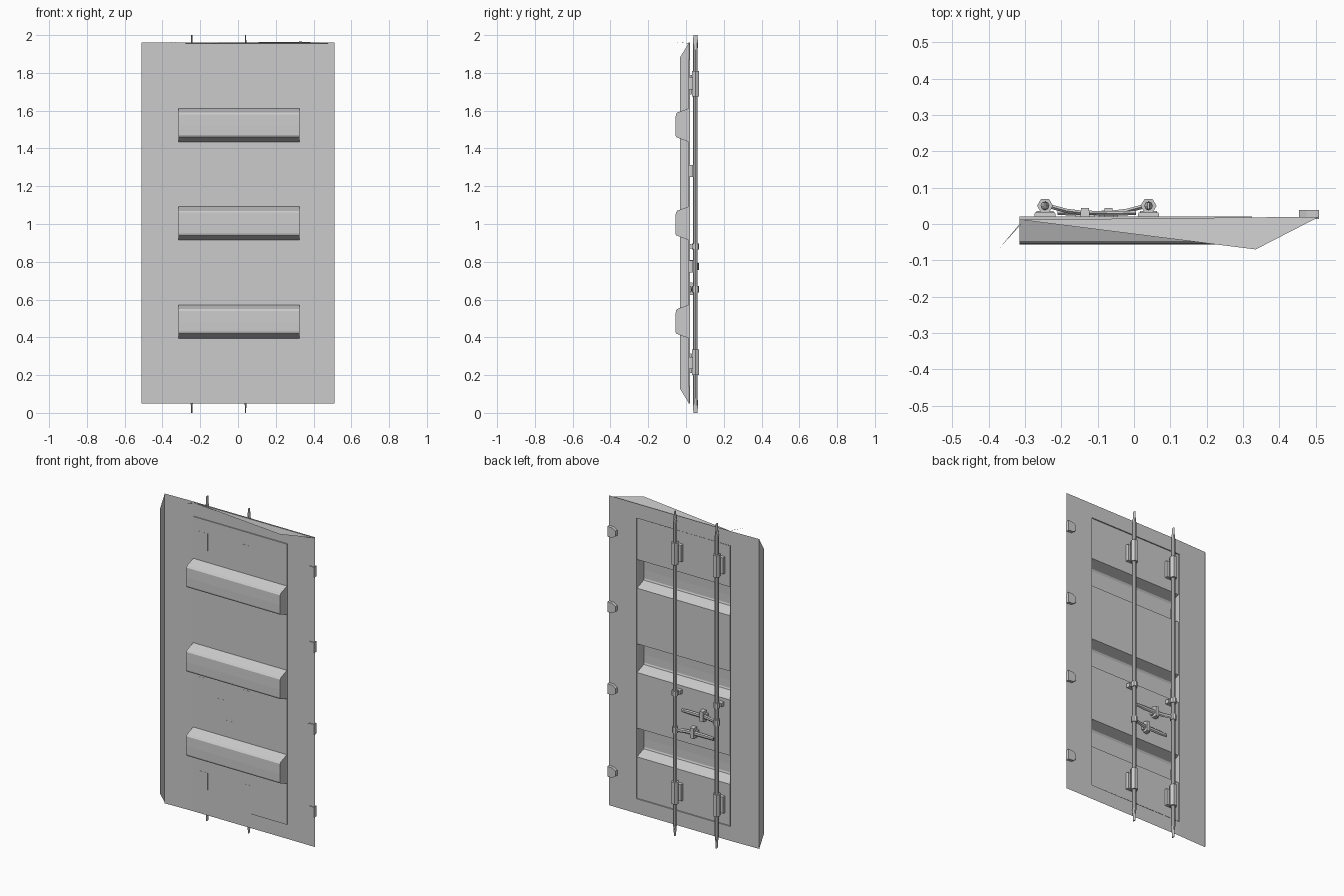
import bpy, bmesh, math
from mathutils import Vector

if "Cube" in bpy.data.objects:
    bpy.data.objects.remove(bpy.data.objects["Cube"])

XL, XR = -0.315, 0.325          # inner panel sides
Z0, Z1 = 0.05, 1.96             # door bottom / top
FRAME_Y, PANEL_Y = 0.02, 0.013
RODS = (-0.245, 0.04)
ROD_Y = 0.05


def mesh_obj(name, verts, faces):
    me = bpy.data.meshes.new(name)
    me.from_pydata([Vector(v) for v in verts], [], faces)
    me.update()
    ob = bpy.data.objects.new(name, me)
    bpy.context.collection.objects.link(ob)
    return ob


def box(name, x, y, z, inset=0.0):
    """Box from ranges; inset shrinks the back (+y) face."""
    v = []
    for yy, i in ((y[0], 0), (y[1], inset)):
        v += [(x[0] + i, yy, z[0] + i), (x[1] - i, yy, z[0] + i),
              (x[1] - i, yy, z[1] - i), (x[0] + i, yy, z[1] - i)]
    return mesh_obj(name, v, [(0, 1, 2, 3), (7, 6, 5, 4), (0, 4, 5, 1),
                              (1, 5, 6, 2), (2, 6, 7, 3), (3, 7, 4, 0)])


def loft(name, rings):
    """Skin a list of equal-length vertex rings and cap the ends."""
    n = len(rings[0])
    faces = [(k * n + i, k * n + (i + 1) % n, (k + 1) * n + (i + 1) % n, (k + 1) * n + i)
             for k in range(len(rings) - 1) for i in range(n)]
    faces += [tuple(reversed(range(n))), tuple(range((len(rings) - 1) * n, len(rings) * n))]
    return mesh_obj(name, [v for r in rings for v in r], faces)


def ring(x, z, rx, ry, n):
    return [(x + rx * math.cos(2 * math.pi * i / n), ROD_Y + ry * math.sin(2 * math.pi * i / n), z)
            for i in range(n)]


def sheet(name, x0, x1, z0, z1, y0, y1):
    return mesh_obj(name, [(x0, y0, z0), (x1, y1, z0), (x1, y1, z1), (x0, y0, z1)], [(0, 1, 2, 3)])


# Outer frame of sheet metal
sheet("left_stile", -0.51, XL, Z0, Z1, 0.012, 0.018)
sheet("right_stile", XR, 0.51, Z0, Z1, FRAME_Y, FRAME_Y)
sheet("bottom_rail", XL, XR, Z0, 0.14, 0.018, FRAME_Y)
sheet("top_rail", XL, XR, 1.87, Z1, 0.018, FRAME_Y)

# Chamfered flange down the free edge, folded flap on the top
mesh_obj("edge_flange", [(-0.51, 0.016, Z0), (-0.51, -0.033, 0.13),
                         (-0.51, -0.033, 1.88), (-0.51, 0.016, Z1)], [(0, 1, 2, 3)])
mesh_obj("top_flap", [(0.51, 0.02, 1.955), (XL, 0.012, 1.957), (0.335, -0.07, 1.965)], [(0, 1, 2)])
mesh_obj("top_flap_corner", [(XL, 0.0, 1.957), (-0.31, 0.0, 1.957), (-0.37, -0.066, 1.965)], [(0, 1, 2)])

# Inner panel pressed with three hollow ribs
profile = [(FRAME_Y, 0.14), (PANEL_Y, 0.14)]
caps = []
for z in (0.395, 0.915, 1.435):
    rib = [(PANEL_Y, z), (-0.052, z + 0.025), (-0.056, z + 0.035), (-0.056, z + 0.085),
           (-0.054, z + 0.145), (-0.047, z + 0.155), (PANEL_Y, z + 0.177)]
    caps.append(range(len(profile), len(profile) + len(rib)))
    profile += rib
profile += [(PANEL_Y, 1.87), (FRAME_Y, 1.87)]
n = len(profile)
verts = [(x, y, z) for x in (XL, XR) for y, z in profile]
faces = [(i, i + n, i + n + 1, i + 1) for i in range(n - 1)]
for c in caps:
    faces += [tuple(c), tuple(i + n for i in reversed(c))]
mesh_obj("ribbed_panel", verts, faces)
for x in (XL, XR):
    mesh_obj("panel_edge", [(x, PANEL_Y, 0.14), (x, FRAME_Y, 0.14),
                            (x, FRAME_Y, 1.87), (x, PANEL_Y, 1.87)], [(0, 1, 2, 3)])

# Locking rods with blade ends, guides and collars
for x in RODS:
    loft("lock_rod", [ring(x, z, rx, ry, 8) for z, rx, ry in (
        (0, 0.003, 0.011), (0.04, 0.004, 0.013), (0.075, 0.012, 0.012),
        (1.925, 0.012, 0.012), (1.96, 0.004, 0.013), (2.0, 0.003, 0.011))])
    for z in (0.2, 1.675):
        loft("rod_guide", [ring(x, zz, 0.022, 0.022, 6) for zz in (z, z + 0.135)])
        box("guide_plate", (x - 0.03, x + 0.03), (0.012, 0.031), (z + 0.01, z + 0.115), 0.002)
    loft("rod_collar", [ring(x, zz, 0.019, 0.019, 8) for zz in (0.865, 0.897)])
    box("collar_plate", (x - 0.025, x + 0.025), (0.012, 0.036), (0.868, 0.894), 0.002)

# Cam handles bowed from each rod to its lock
for x0, sgn, z, lock in ((RODS[0], 1, 0.775, -0.135), (RODS[1], -1, 0.655, -0.07)):
    path = [(0, 0.052), (0.03, 0.044), (0.06, 0.036), (0.1, 0.031), (0.2, 0.029), (0.25, 0.031)]
    rings = []
    for k, (d, y) in enumerate(path):
        h = 0.013 if 0 < k < 5 else 0.010
        rings.append([(x0 + sgn * d, y + 0.007 * math.sin(a), z + h * math.cos(a))
                      for a in (math.pi * i / 3 for i in range(6))])
    loft("lock_handle", rings)
    loft("handle_hub", [ring(x0, zz, 0.018, 0.018, 8) for zz in (z - 0.018, z + 0.018)])
    box("handle_lock", (lock - 0.014, lock + 0.014), (0.014, 0.044), (z - 0.032, z + 0.036), 0.003)
    box("lock_plate", (lock - 0.028, lock + 0.028), (0.012, 0.026), (z - 0.02, z + 0.02), 0.003)

# Tapered hinge leaves on the hinged edge
for z in (0.265, 0.775, 1.28, 1.745):
    out = [(0.51, -0.032), (0.51, 0.032), (0.475, 0.03), (0.455, 0.016), (0.455, -0.016), (0.475, -0.03)]
    loft("hinge", [[(x, y, z + dz) for x, dz in out] for y in (0.014, 0.038)])

# Consistent normals on the closed parts
for ob in bpy.context.collection.objects:
    bm = bmesh.new()
    bm.from_mesh(ob.data)
    bmesh.ops.recalc_face_normals(bm, faces=bm.faces)
    bm.to_mesh(ob.data)
    bm.free()
